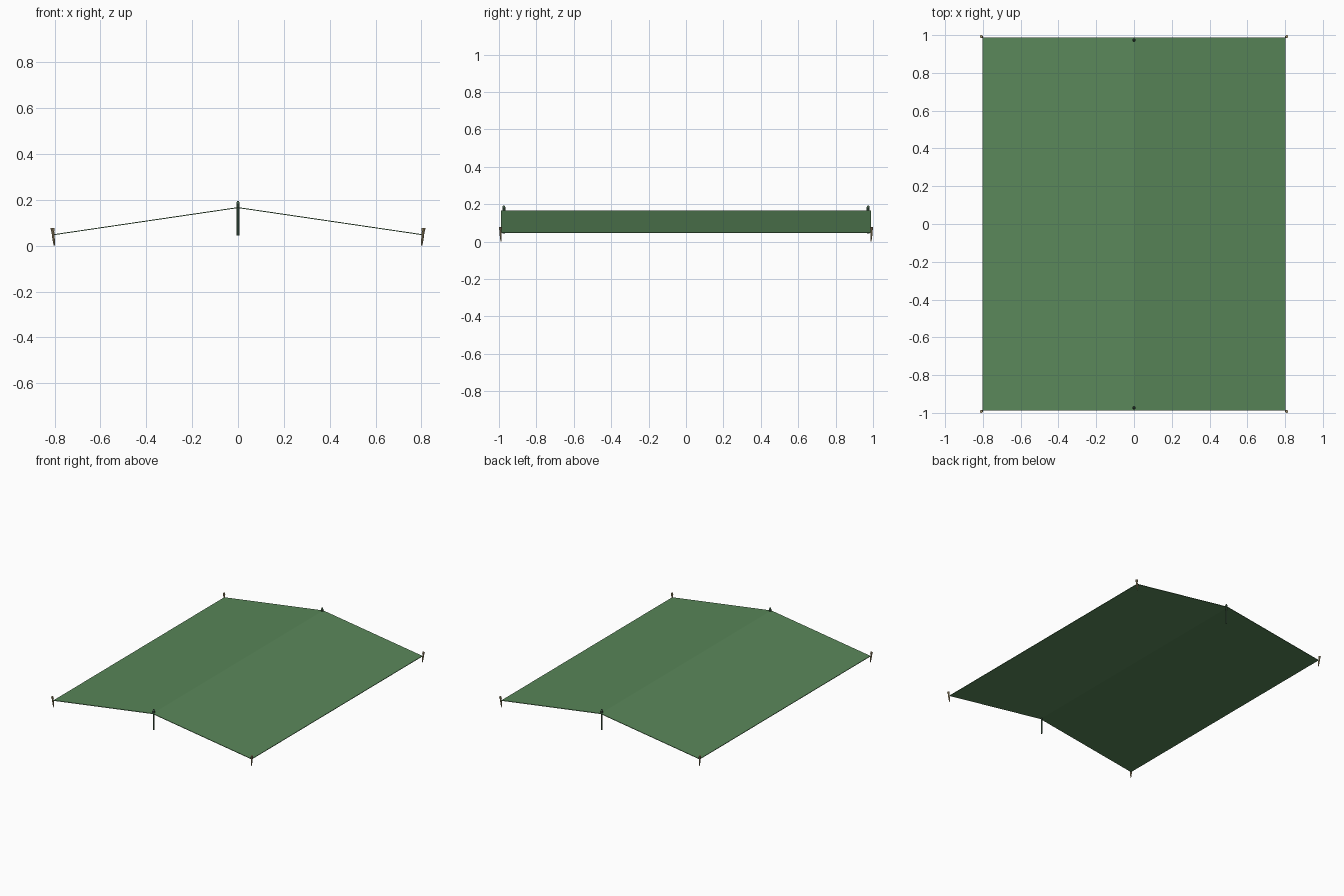
import bpy, bmesh
from mathutils import Vector

if "Cube" in bpy.data.objects:
    bpy.data.objects.remove(bpy.data.objects["Cube"])


def material(name, color):
    m = bpy.data.materials.new(name)
    m.diffuse_color = (*color, 1)
    m.use_nodes = True
    m.node_tree.nodes["Principled BSDF"].inputs["Base Color"].default_value = m.diffuse_color
    return m


green = material("canvas_green", (0.10, 0.24, 0.10))
dark = material("pole_green", (0.07, 0.14, 0.08))
tan = material("wood_tan", (0.42, 0.33, 0.18))


def finish(name, bm, mat):
    bmesh.ops.recalc_face_normals(bm, faces=bm.faces)
    me = bpy.data.meshes.new(name)
    bm.to_mesh(me)
    bm.free()
    me.materials.append(mat)
    ob = bpy.data.objects.new(name, me)
    bpy.context.collection.objects.link(ob)
    return ob


def lathe_along(name, start, end, profile, sides, mat):
    """Rings of (fraction, radius) along the line from start to end."""
    bm = bmesh.new()
    a, b = Vector(start), Vector(end)
    q = Vector((0, 0, 1)).rotation_difference(b - a).to_matrix().to_4x4()
    rings = []
    for t, r in profile:
        ring = bmesh.ops.create_circle(bm, segments=sides, radius=r)["verts"]
        for v in ring:
            v.co = a.lerp(b, t) + q @ v.co
        rings.append(ring)
    for lo, hi in zip(rings, rings[1:]):
        for i in range(sides):
            j = (i + 1) % sides
            bm.faces.new((lo[i], lo[j], hi[j], hi[i]))
    bm.faces.new(rings[0])
    bm.faces.new(rings[-1])
    return finish(name, bm, mat)


# Tarp: thin gabled sheet extruded along y
bm = bmesh.new()
W, L, EDGE, RIDGE, T = 0.803, 0.988, 0.046, 0.164, 0.004
profile = [(-W, EDGE), (0, RIDGE), (W, EDGE)]
outline = [(x, z + T) for x, z in profile] + profile[::-1]
front = [bm.verts.new((x, -L, z)) for x, z in outline]
back = [bm.verts.new((x, L, z)) for x, z in outline]
n = len(outline)
for i in range(n):
    j = (i + 1) % n
    bm.faces.new((front[i], front[j], back[j], back[i]))
for ring in (front, back):
    bm.faces.new((ring[0], ring[1], ring[4], ring[5]))
    bm.faces.new((ring[1], ring[2], ring[3], ring[4]))
finish("tarp", bm, green)

# Ridge poles with a collar and pointed tip above the sheet
for sy, name in ((-1, "front"), (1, "back")):
    y = sy * 0.974
    lathe_along(name + "_pole", (0, y, 0.045), (0, y, 0.182),
                [(0, 0.006), (1, 0.006)], 10, dark)
    lathe_along(name + "_pole_tip", (0, y, 0.168), (0, y, 0.194),
                [(0, 0.008), (0.6, 0.008), (1, 0.004)], 10, dark)

# Corner stakes, leaning outward
for sx, side in ((-1, "left"), (1, "right")):
    for sy, end in ((-1, "front"), (1, "back")):
        lathe_along(f"{end}_{side}_stake",
                    (sx * 0.801, sy * 0.989, 0.0),
                    (sx * 0.809, sy * 0.993, 0.077),
                    [(0, 0.002), (0.3, 0.005), (0.8, 0.006), (0.82, 0.008), (1, 0.008)], 8, tan)
